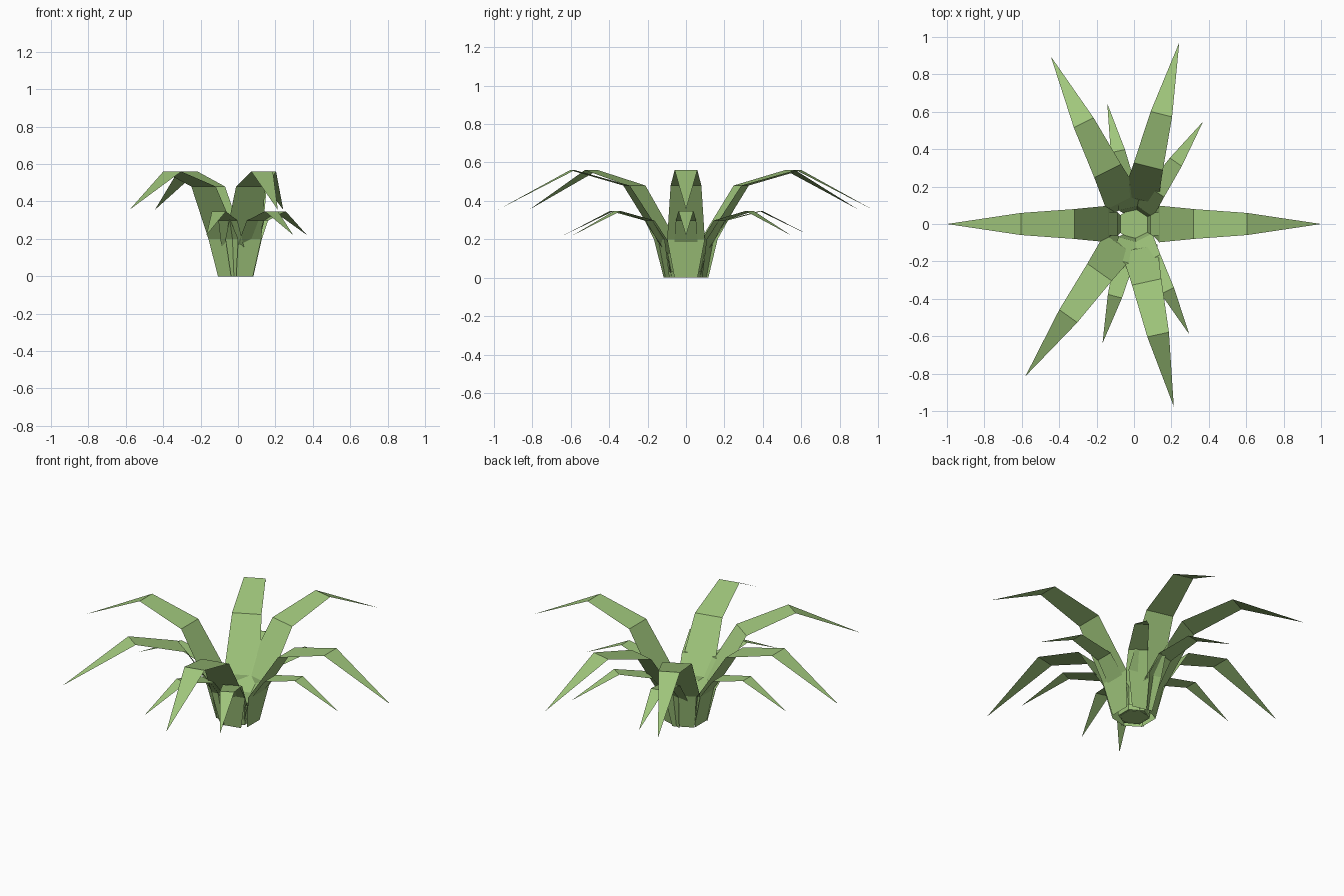
import bpy, bmesh, math

cube = bpy.data.objects.get("Cube")
if cube:
    bpy.data.objects.remove(cube, do_unlink=True)

green = bpy.data.materials.new("leaf green")
colour = (0.35, 0.565, 0.2, 1)
green.use_nodes = True
green.diffuse_color = colour
green.node_tree.nodes["Principled BSDF"].inputs["Base Color"].default_value = colour

# Leaf profile from root to bend: distance from centre, height, half width
PROFILE = [(0.1, 0, 0.06), (0.135, 0.2, 0.098), (0.317, 0.48, 0.08), (0.605, 0.56, 0.059)]
TIP = (1.0, 0.355)


def finish(name, bm):
    mesh = bpy.data.meshes.new(name)
    bm.to_mesh(mesh)
    bm.free()
    mesh.materials.append(green)
    obj = bpy.data.objects.new(name, mesh)
    bpy.context.collection.objects.link(obj)
    return obj


def leaf(name, angle, reach=1.0, rise=1.0):
    """Flat folded blade ending in a point, turned about the plant's axis."""
    bm = bmesh.new()
    rows = [[bm.verts.new((r * reach, side * w * reach, z * rise)) for side in (-1, 1)]
            for r, z, w in PROFILE]
    tip = bm.verts.new((TIP[0] * reach, 0, TIP[1] * rise))
    for (a, b), (c, d) in zip(rows, rows[1:]):
        bm.faces.new((a, c, d, b))
    bm.faces.new((rows[-1][0], tip, rows[-1][1]))
    finish(name, bm).rotation_euler.z = math.radians(angle)


# Tall outer leaves
for i, angle in enumerate((0, 76, 116.4, 180, 234.5, 282.3)):
    leaf(f"large_leaf_{i + 1}", angle)

# Short leaves rising inside and passing between the tall ones
for i, angle in enumerate((0, 56, 102.5, 180, 255.2, 296.6)):
    leaf(f"small_leaf_{i + 1}", angle, 0.66, 0.62)

# Six-sided root plate closing the bottom
bm = bmesh.new()
bmesh.ops.create_cone(bm, cap_ends=True, segments=6, radius1=0.085, radius2=0.09, depth=0.03)
bmesh.ops.translate(bm, verts=bm.verts, vec=(0, 0, 0.016))
finish("root_plate", bm)
